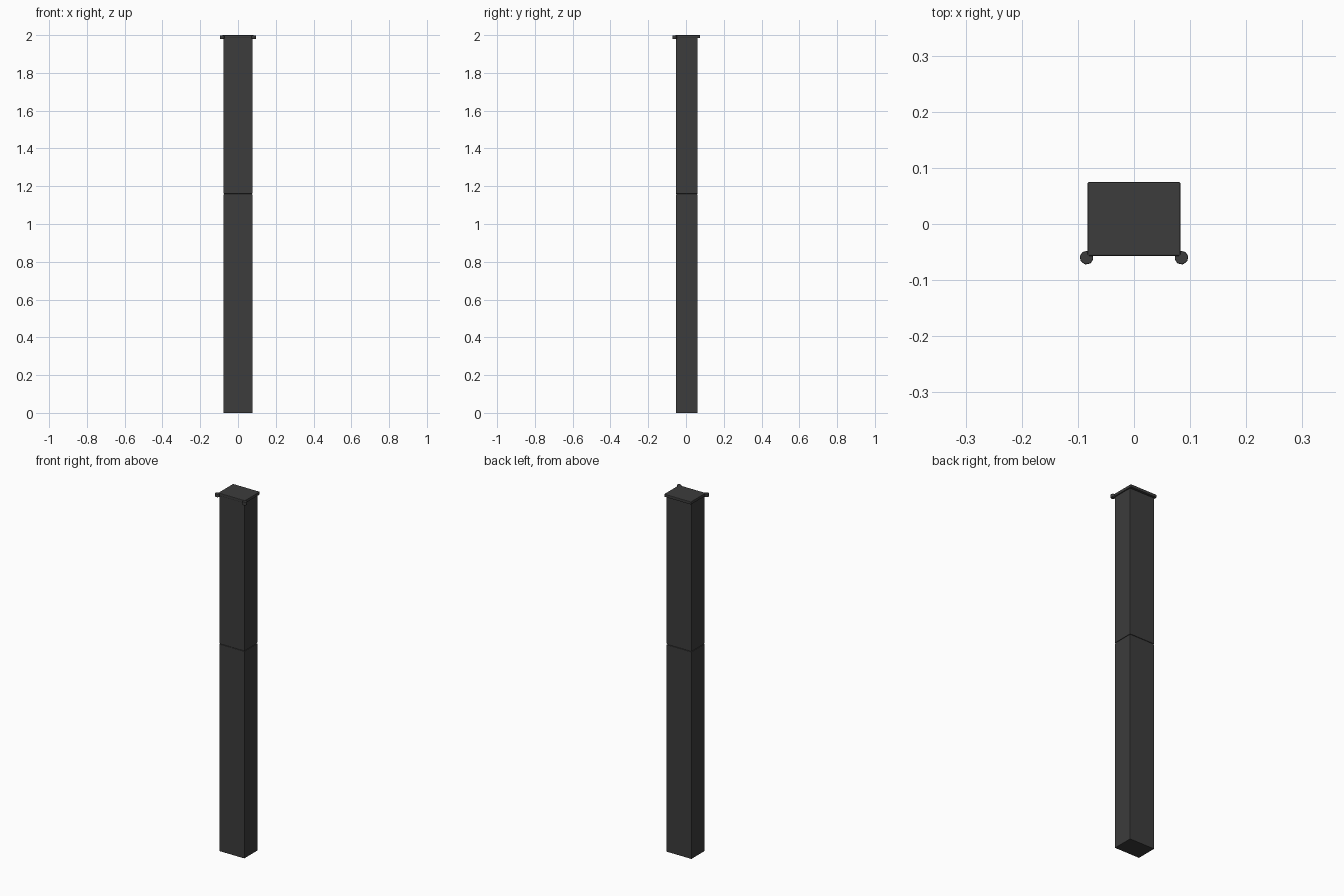
import bpy, bmesh
from mathutils import Vector

if "Cube" in bpy.data.objects:
    bpy.data.objects.remove(bpy.data.objects["Cube"])

mat = bpy.data.materials.new("dark_grey")
mat.diffuse_color = (0.045, 0.045, 0.045, 1)
mat.use_nodes = True
mat.node_tree.nodes["Principled BSDF"].inputs["Base Color"].default_value = mat.diffuse_color


def finish(ob, bevel=0.0):
    ob.data.materials.append(mat)
    if bevel:
        m = ob.modifiers.new("bevel", "BEVEL")
        m.width = bevel
        m.segments = 2
    return ob


def box(name, x, y, z, bevel=0.0):
    bm = bmesh.new()
    bmesh.ops.create_cube(bm, size=1)
    for v in bm.verts:
        v.co = Vector([a[0] + (c + 0.5) * (a[1] - a[0]) for c, a in zip(v.co, (x, y, z))])
    me = bpy.data.meshes.new(name)
    bm.to_mesh(me)
    bm.free()
    ob = bpy.data.objects.new(name, me)
    bpy.context.collection.objects.link(ob)
    return finish(ob, bevel)


# Two stacked post sections with a fine seam, joined by a slightly recessed core
X, Y = (-0.077, 0.077), (-0.054, 0.062)
box("lower_post", X, Y, (0, 1.156), 0.002)
box("upper_post", X, Y, (1.160, 1.988), 0.002)
box("seam_core", (-0.074, 0.074), (-0.051, 0.059), (1.15, 1.166))

# Overhanging cap plate with softened corners
box("cap_plate", (-0.083, 0.083), (-0.057, 0.075), (1.984, 2.0), 0.003)

# Small faceted knobs on the front corners of the cap
for side, label in ((-1, "left"), (1, "right")):
    bpy.ops.mesh.primitive_cylinder_add(vertices=8, radius=0.0125, depth=0.018,
                                        location=(side * 0.0845, -0.060, 1.989),
                                        rotation=(0, 0, side * 0.2))
    knob = bpy.context.object
    knob.name = label + "_knob"
    finish(knob, 0.002)
